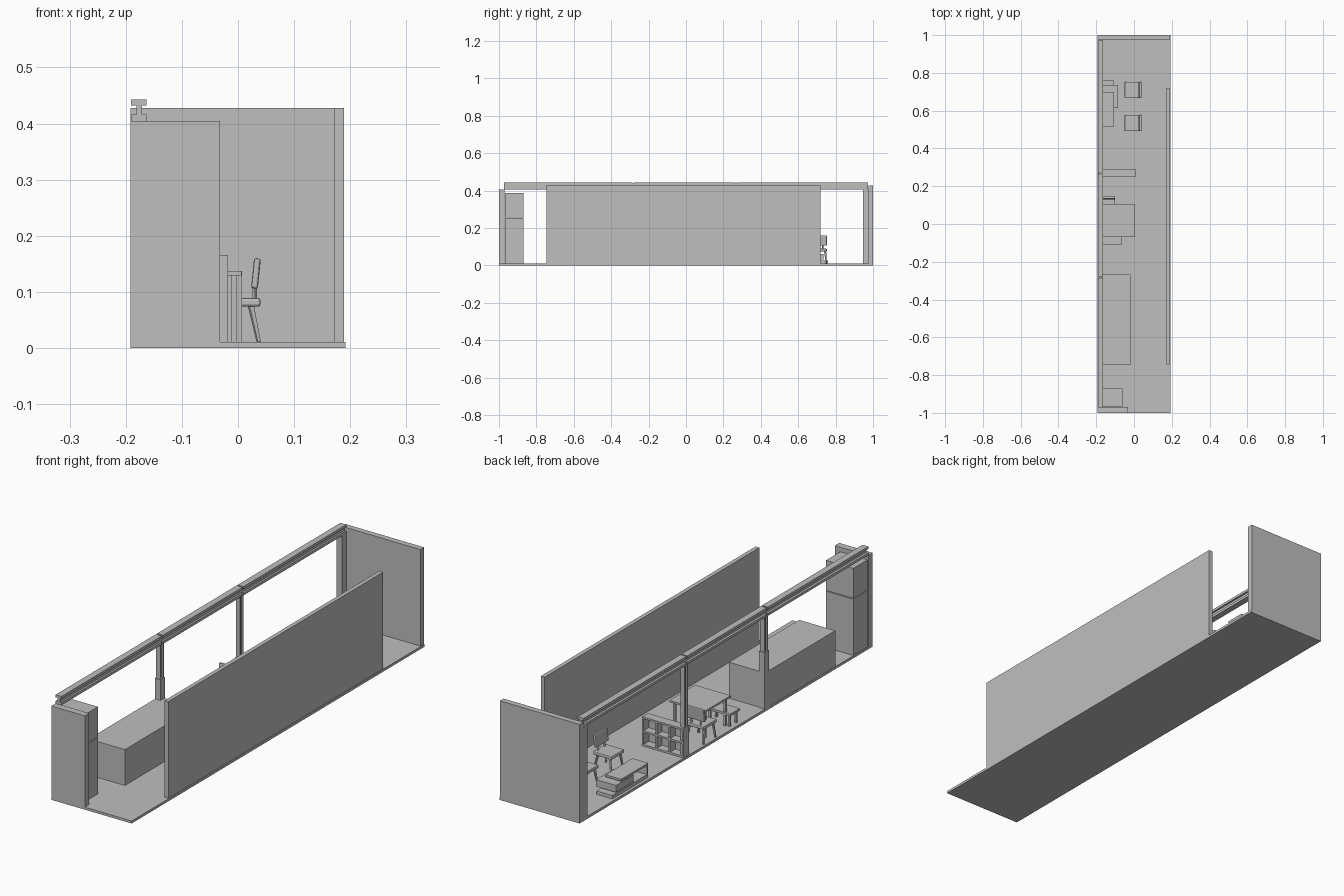
import bpy
import bmesh
from math import pi
from mathutils import Matrix, Vector

cube = bpy.data.objects.get("Cube")
if cube:
    bpy.data.objects.remove(cube, do_unlink=True)

GREY = (0.52, 0.52, 0.52, 1.0)
grey = bpy.data.materials.new("plain_grey")
grey.use_nodes = True
grey.diffuse_color = GREY
grey.node_tree.nodes["Principled BSDF"].inputs["Base Color"].default_value = GREY


def finish(name, bm, matrix=None):
    if matrix:
        bm.transform(matrix)
    bmesh.ops.recalc_face_normals(bm, faces=bm.faces)
    mesh = bpy.data.meshes.new(name)
    bm.to_mesh(mesh)
    bm.free()
    mesh.materials.append(grey)
    obj = bpy.data.objects.new(name, mesh)
    bpy.context.collection.objects.link(obj)
    return obj


def add_box(bm, x, y, z):
    """Box from (min, max) pairs."""
    size = [b - a for a, b in (x, y, z)]
    mid = [(a + b) / 2 for a, b in (x, y, z)]
    bmesh.ops.create_cube(bm, size=1, matrix=Matrix.Translation(mid) @ Matrix.Diagonal((*size, 1)))


def boxes(name, *parts, matrix=None):
    bm = bmesh.new()
    for part in parts:
        add_box(bm, *part)
    return finish(name, bm, matrix)


def bar(bm, start, end, r1, r2):
    """Tapered square bar between two points."""
    a, b = Vector(start), Vector(end)
    turn = (b - a).to_track_quat('Z', 'Y').to_matrix().to_4x4()
    bmesh.ops.create_cone(bm, cap_ends=True, segments=4, radius1=r1, radius2=r2,
                          depth=(b - a).length, matrix=Matrix.Translation((a + b) / 2) @ turn)


FLOOR = 0.011
EDGE = -0.192       # open long side
INNER = -0.165      # inner face of the posts

# Shell
boxes("floor", ((EDGE, 0.192), (-1, 1), (0, FLOOR)))
boxes("long_wall", ((0.171, 0.189), (-0.745, 0.72), (FLOOR, 0.428)))
boxes("back_wall", ((EDGE, 0.189), (0.975, 1), (FLOOR, 0.428)))
boxes("front_partition", ((INNER, -0.032), (-1, -0.97), (FLOOR, 0.405)))

# Posts
boxes("front_post", ((EDGE, INNER), (-1, -0.97), (FLOOR, 0.405)))
boxes("back_post", ((EDGE, INNER), (0.947, 0.975), (FLOOR, 0.405)))
for name, y in (("middle_post_front", -0.278), ("middle_post_back", 0.267)):
    boxes(name,
          ((-0.189, -0.168), (y - 0.012, y - 0.007), (FLOOR, 0.405)),
          ((-0.189, -0.168), (y + 0.007, y + 0.012), (FLOOR, 0.405)),
          ((-0.182, -0.175), (y - 0.007, y + 0.007), (FLOOR, 0.405)))
boxes("post_sleeve", ((EDGE, INNER), (-0.293, -0.263), (FLOOR, 0.255)))

# Roof beam in three lengths, each an I section
for i, (y0, y1) in enumerate(((-0.972, -0.287), (-0.279, 0.264), (0.27, 0.972))):
    boxes(f"roof_beam_{i + 1}",
          ((-0.191, -0.163), (y0, y1), (0.432, 0.443)),
          ((-0.181, -0.171), (y0, y1), (0.416, 0.432)),
          ((-0.191, -0.163), (y0, y1), (0.405, 0.416)))
boxes("beam_joints", *(((-0.181, -0.171), (y - 0.006, y + 0.006), (0.405, 0.437))
                       for y in (-0.283, 0.267)))

# Kitchen end
boxes("tall_cabinet_lower", ((-0.19, -0.06), (-0.967, -0.87), (FLOOR, 0.254)))
boxes("tall_cabinet_upper", ((-0.19, -0.06), (-0.967, -0.87), (0.257, 0.387)))
boxes("counter_block", ((-0.191, -0.018), (-0.746, -0.267), (FLOOR, 0.166)))

# Open shelf unit, three bays by two rows
SX, SY, SZ = (-0.19, 0.007), (0.25, 0.29), (FLOOR, 0.137)
shelf = [(SX, (0.25, 0.254), SZ)]
for i in range(4):
    x = SX[0] + i * (SX[1] - SX[0] - 0.007) / 3
    shelf.append(((x, x + 0.007), SY, SZ))
for i in range(3):
    z = SZ[0] + i * (SZ[1] - SZ[0] - 0.008) / 2
    shelf.append((SX, SY, (z, z + 0.008)))
boxes("open_shelf", *shelf)

# Dining table and bench
boxes("table_top", ((-0.165, 0.006), (-0.07, 0.105), (0.129, 0.137)))
boxes("table_legs", *(((x, x + 0.01), (y, y + 0.01), (FLOOR, 0.129))
                      for x in (-0.155, -0.012) for y in (-0.058, 0.083)))
boxes("bench_seat", ((-0.18, -0.065), (-0.11, -0.045), (0.06, 0.07)))
boxes("bench_legs", *(((x, x + 0.008), (y, y + 0.008), (FLOOR, 0.06))
                      for x in (-0.173, -0.08) for y in (-0.103, -0.06)))

# Low media unit made of stacked offset tiers
boxes("media_base", ((-0.18, -0.105), (0.515, 0.76), (FLOOR, 0.026)))
boxes("media_drawer", ((-0.18, -0.085), (0.615, 0.735), (0.03, 0.06)))
boxes("media_top", ((-0.18, -0.105), (0.515, 0.70), (0.064, 0.073)))
boxes("media_supports",
      ((-0.18, -0.105), (0.515, 0.523), (0.026, 0.064)),
      ((-0.17, -0.112), (0.63, 0.69), (0.026, 0.064)))


def soften(obj, width):
    mod = obj.modifiers.new("soft_edges", 'BEVEL')
    mod.width = width
    mod.segments = 2


def chair(name, x, y, turn):
    """Chair whose backrest is on its local +x side."""
    place = Matrix.Translation((x, y, 0)) @ Matrix.Rotation(turn, 4, 'Z')
    seat = boxes(name + "_seat", ((-0.045, 0.045), (-0.043, 0.043), (0.074, 0.089)), matrix=place)
    soften(seat, 0.004)
    tilt = Matrix.Translation((0.037, 0, 0.133)) @ Matrix.Rotation(0.1, 4, 'Y')
    back = boxes(name + "_backrest", ((-0.006, 0.006), (-0.043, 0.043), (-0.027, 0.027)),
                 matrix=place @ tilt)
    soften(back, 0.004)
    bm = bmesh.new()
    for side in (-1, 1):
        bar(bm, (0.028, side * 0.034, 0.075), (0.042, side * 0.04, FLOOR), 0.006, 0.004)
        bar(bm, (-0.03, side * 0.034, 0.075), (-0.04, side * 0.04, FLOOR), 0.006, 0.004)
        bar(bm, (0.035, side * 0.022, 0.08), (0.035, side * 0.022, 0.12), 0.004, 0.004)
    finish(name + "_frame", bm, place)


chair("lounge_chair_front", -0.005, 0.535, 0)
chair("lounge_chair_back", -0.005, 0.71, 0)
chair("dining_chair", -0.143, 0.1, pi / 2)
